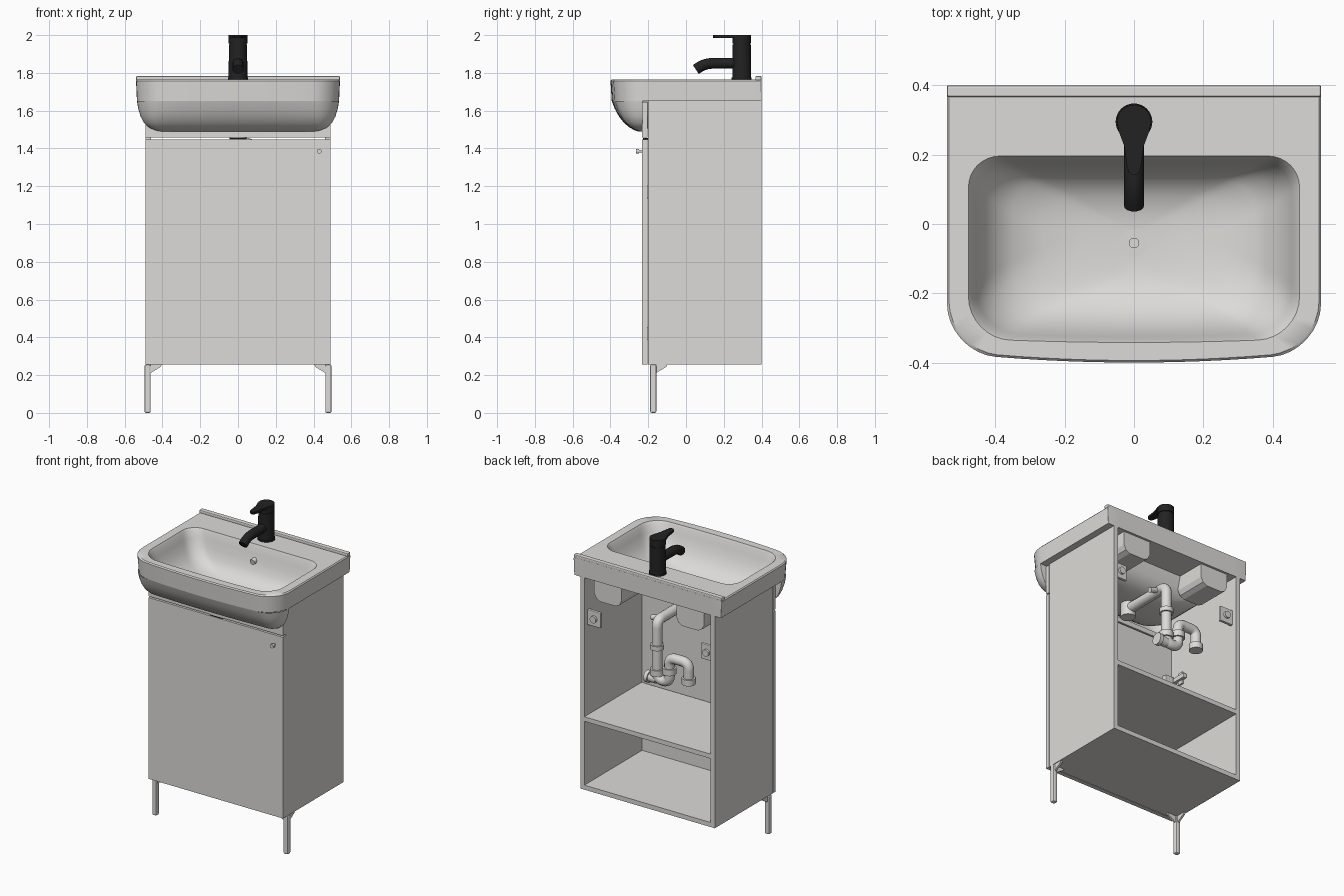
import bpy, bmesh, math
from mathutils import Vector

old = bpy.data.objects.get("Cube")
if old:
    bpy.data.objects.remove(old, do_unlink=True)


def material(name, rgb):
    m = bpy.data.materials.new(name)
    m.use_nodes = True
    m.diffuse_color = (*rgb, 1)
    m.node_tree.nodes["Principled BSDF"].inputs["Base Color"].default_value = (*rgb, 1)
    return m


WHITE = material("warm white", (0.72, 0.71, 0.69))
BLACK = material("matt black", (0.016, 0.016, 0.017))


def finish(name, bm, mat, smooth=False, bevel=0):
    bmesh.ops.recalc_face_normals(bm, faces=bm.faces)
    mesh = bpy.data.meshes.new(name)
    bm.to_mesh(mesh)
    bm.free()
    ob = bpy.data.objects.new(name, mesh)
    bpy.context.collection.objects.link(ob)
    mesh.materials.append(mat)
    if bevel:
        mod = ob.modifiers.new("soft edges", 'BEVEL')
        mod.width, mod.segments = bevel, 2
    if smooth:
        bpy.ops.object.select_all(action='DESELECT')
        ob.select_set(True)
        bpy.context.view_layer.objects.active = ob
        bpy.ops.object.shade_smooth_by_angle(angle=math.radians(40))
    return ob


def box(name, lo, hi, mat=WHITE, bevel=0):
    bm = bmesh.new()
    bmesh.ops.create_cube(bm, size=1)
    for v in bm.verts:
        v.co = [a + (b - a) * (c + 0.5) for a, b, c in zip(lo, hi, v.co)]
    return finish(name, bm, mat, bevel=bevel)


def prism(name, pts, axis, a, b, mat=WHITE, smooth=False):
    """Extrude a flat outline along one axis from a to b."""
    bm = bmesh.new()
    rows = []
    for d in (a, b):
        row = []
        for p in pts:
            co = list(p)
            co.insert(axis, d)
            row.append(bm.verts.new(co))
        rows.append(row)
        bm.faces.new(row)
    n = len(pts)
    for i in range(n):
        j = (i + 1) % n
        bm.faces.new((rows[0][i], rows[0][j], rows[1][j], rows[1][i]))
    return finish(name, bm, mat, smooth)


def rod(name, start, end, r, mat=WHITE, r2=None):
    start, end = Vector(start), Vector(end)
    d = end - start
    bm = bmesh.new()
    bmesh.ops.create_cone(bm, cap_ends=True, segments=32, radius1=r,
                          radius2=r if r2 is None else r2, depth=d.length)
    bm.transform(d.to_track_quat('Z', 'Y').to_matrix().to_4x4())
    bmesh.ops.translate(bm, verts=bm.verts, vec=(start + end) / 2)
    return finish(name, bm, mat, True)


def tube(name, pts, r, fillet, mat=WHITE):
    """Round pipe along a path with filleted corners."""
    pts = [Vector(p) for p in pts]
    path = [pts[0]]
    for a, b, c in zip(pts, pts[1:], pts[2:]):
        p, q = b + (a - b).normalized() * fillet, b + (c - b).normalized() * fillet
        for i in range(9):
            t = i / 8
            path.append(p * (1 - t) ** 2 + b * 2 * t * (1 - t) + q * t * t)
    path.append(pts[-1])
    cu = bpy.data.curves.new(name, 'CURVE')
    cu.dimensions = '3D'
    cu.bevel_depth, cu.bevel_resolution, cu.use_fill_caps = r, 5, True
    sp = cu.splines.new('POLY')
    sp.points.add(len(path) - 1)
    for s, p in zip(sp.points, path):
        s.co = (*p, 1)
    cu.materials.append(mat)
    ob = bpy.data.objects.new(name, cu)
    bpy.context.collection.objects.link(ob)
    bpy.ops.object.select_all(action='DESELECT')
    ob.select_set(True)
    bpy.context.view_layer.objects.active = ob
    bpy.ops.object.convert(target='MESH')
    bpy.ops.object.shade_smooth_by_angle(angle=math.radians(40))


def ring(z, hw, yf, yb, rf, rb, bow):
    """Rounded outline: bowed front edge, separate front and back radii."""
    rf = min(rf, (yb - yf) * 0.95, hw * 0.95)
    rb = min(rb, (yb - yf) - rf, hw * 0.95)
    corners = [(hw - rf, yf + rf, rf, -90), (hw - rb, yb - rb, rb, 0),
               (rb - hw, yb - rb, rb, 90), (rf - hw, yf + rf, rf, 180)]
    arcs = [[(x + r * math.cos(math.radians(a + 11.25 * i)),
              y + r * math.sin(math.radians(a + 11.25 * i))) for i in range(9)]
            for x, y, r, a in corners]
    out = []
    for k, arc in enumerate(arcs):
        (ax, ay), (bx, by) = arc[-1], arcs[(k + 1) % 4][0]
        out += arc + [(ax + (bx - ax) * i / 12, ay + (by - ay) * i / 12) for i in range(1, 12)]
    res = []
    for x, y in out:
        w = min(1, max(0, (yf + rf - y) / rf))
        res.append((x, y - bow * w * (1 - (x / hw) ** 2), z))
    return res


def loft(bm, rings, cap_first, cap_last):
    rows = [[bm.verts.new(p) for p in r] for r in rings]
    n = len(rows[0])
    for a, b in zip(rows, rows[1:]):
        for i in range(n):
            j = (i + 1) % n
            bm.faces.new((a[i], a[j], b[j], b[i]))
    if cap_first:
        bm.faces.new(rows[0])
    if cap_last:
        bm.faces.new(rows[-1])


# Basin: bowl inside, rim, apron and underside as one shell
bowl = [(1.52, .04, -.095, -.015), (1.525, .14, -.14, .03), (1.54, .26, -.19, .08),
        (1.57, .35, -.235, .125), (1.61, .40, -.27, .15), (1.66, .435, -.295, .168),
        (1.71, .455, -.313, .18), (1.75, .468, -.323, .19), (1.765, .478, -.33, .196)]
inside = [ring(z, hw, yf, yb, .12, .09, .012) for z, hw, yf, yb in bowl]
outside = [ring(z, hw, yf, .40, .14, .004, .03) for z, hw, yf in
           [(1.765, .534, -.364), (1.758, .54, -.37), (1.65, .535, -.363)]]
under = [ring(z - .03, hw + .022, yf - .02, yb + .022, .12, .09, .01)
         for z, hw, yf, yb in reversed(bowl[:6])]
under[0] = [(x, y, 1.65) for x, y, z in under[0]]
bm = bmesh.new()
loft(bm, inside + outside + under, True, True)
finish("basin", bm, WHITE, True)

# Rounded belly of the basin, in front of the cabinet
belly = [(1.65, .535, -.363), (1.61, .528, -.352), (1.57, .516, -.335), (1.535, .498, -.312),
         (1.51, .47, -.285), (1.495, .435, -.258), (1.49, .405, -.243)]
bm = bmesh.new()
loft(bm, [ring(z, hw, yf, -.231, .14, .001, .03 * (z - 1.4) / .25) for z, hw, yf in belly],
     False, True)
open_back = [f for f in bm.faces if all(abs(v.co.y + .231) < .0015 for v in f.verts)
             and abs(f.calc_center_median().x) < .43 and f.normal is not None]
bmesh.ops.delete(bm, geom=open_back, context='FACES')
finish("basin_belly", bm, WHITE, True)

box("basin_back_ledge", (-.54, .367, 1.76), (.54, .40, 1.783), bevel=.006)
rod("drain_flange", (0, -.055, 1.515), (0, -.055, 1.524), .04)
rod("drain_plug", (0, -.055, 1.52), (0, -.055, 1.529), .015)
rod("overflow_ring", (0, .15, 1.665), (0, .178, 1.67), .018)

# Cabinet carcass
for s, side in ((1, "left"), (-1, "right")):
    x0, x1 = sorted((s * .46, s * .49))
    box(f"{side}_panel", (x0, -.20, .255), (x1, .40, 1.65))
    # Mounting lugs under the rear of the basin
    lug = [(.20, 1.66), (.20, 1.56), (.215, 1.53), (.245, 1.515),
           (.355, 1.515), (.385, 1.53), (.40, 1.56), (.40, 1.66)]
    prism(f"{side}_basin_lug", [(s * x, z) for x, z in lug], 1, .17, .385)
    # Wall brackets
    x0, x1 = sorted((s * .365, s * .46))
    box(f"{side}_wall_bracket", (x0, .35, 1.33), (x1, .37, 1.43), bevel=.004)
    rod(f"{side}_bracket_screw", (s * .41, .365, 1.38), (s * .41, .385, 1.38), .022)
    # Front legs with corner braces
    x0, x1 = sorted((s * .462, s * .495))
    box(f"{side}_leg", (x0, -.19, 0), (x1, -.157, .256), bevel=.008)
    prism(f"{side}_leg_side_brace", [(s * .465, .255), (s * .405, .255), (s * .41, .243),
                                     (s * .465, .21)], 1, -.18, -.167)
    prism(f"{side}_leg_rear_brace", [(-.16, .255), (-.10, .255), (-.105, .243),
                                     (-.16, .21)], 0, s * .472, s * .485)
box("bottom_panel", (-.46, -.20, .255), (.46, .40, .285))
box("shelf", (-.46, -.195, .705), (.46, .40, .735))

# Door, knob and hinges
box("door", (-.49, -.232, .255), (.49, -.203, 1.448))
rod("knob_stem", (.43, -.23, 1.385), (.43, -.25, 1.385), .007)
rod("knob", (.43, -.248, 1.385), (.43, -.265, 1.385), .013)
box("door_catch", (-.045, -.228, 1.446), (.045, -.20, 1.456), BLACK)
for i, z in enumerate((1.17, .42)):
    box(f"hinge_arm_{i}", (-.46, -.16, z - .015), (-.435, -.06, z + .015), bevel=.003)
    box(f"hinge_plate_{i}", (-.46, -.13, z - .04), (-.45, -.09, z + .04))
    box(f"hinge_cup_{i}", (-.455, -.205, z - .035), (-.39, -.17, z + .035), bevel=.004)

# Upper fascia, notched around the bowl
notch = [(.49, 1.457), (.49, 1.645), (.465, 1.645), (.45, 1.58), (.40, 1.525), (.35, 1.489)]
prism("upper_fascia", notch + [(-x, z) for x, z in reversed(notch)], 1, -.232, -.203)

# Waste pipe and trap
rod("drain_tail", (0, -.055, 1.50), (0, -.055, 1.40), .045)
tube("waste_pipe", [(0, -.055, 1.455), (0, .30, 1.455), (0, .30, 1.07), (-.09, .30, 1.07),
                    (-.09, .30, 1.235), (-.23, .30, 1.235), (-.23, .30, 1.11)], .032, .045)
for i, (x, z0, z1) in enumerate(((0, 1.27, 1.30), (0, 1.10, 1.14),
                                 (-.09, 1.13, 1.17), (-.23, 1.10, 1.14))):
    rod(f"pipe_collar_{i}", (x, .30, z0), (x, .30, z1), .042)
rod("trap_cleanout", (0, .30, 1.07), (.07, .30, 1.07), .03)
rod("trap_cleanout_cap", (.05, .30, 1.07), (.075, .30, 1.07), .038)
rod("waste_side_port", (0, .24, 1.455), (.08, .24, 1.43), .016)

# Mixer tap
rod("tap_base", (0, .295, 1.76), (0, .295, 1.775), .053, BLACK)
rod("tap_body", (0, .295, 1.77), (0, .295, 1.95), .05, BLACK, .048)
rod("tap_neck", (0, .295, 1.945), (0, .295, 1.96), .044, BLACK)
rod("tap_cap", (0, .295, 1.955), (0, .295, 2.0), .049, BLACK)
tube("tap_spout", [(0, .29, 1.852), (0, .10, 1.85), (0, .052, 1.818)], .029, .04, BLACK)
half = [(.047, .295), (.045, .27), (.028, .225), (.021, .17), (.016, .15), (.006, .142)]
prism("tap_lever", half + [(-x, y) for x, y in reversed(half)], 2, 1.984, 2.0, BLACK)
